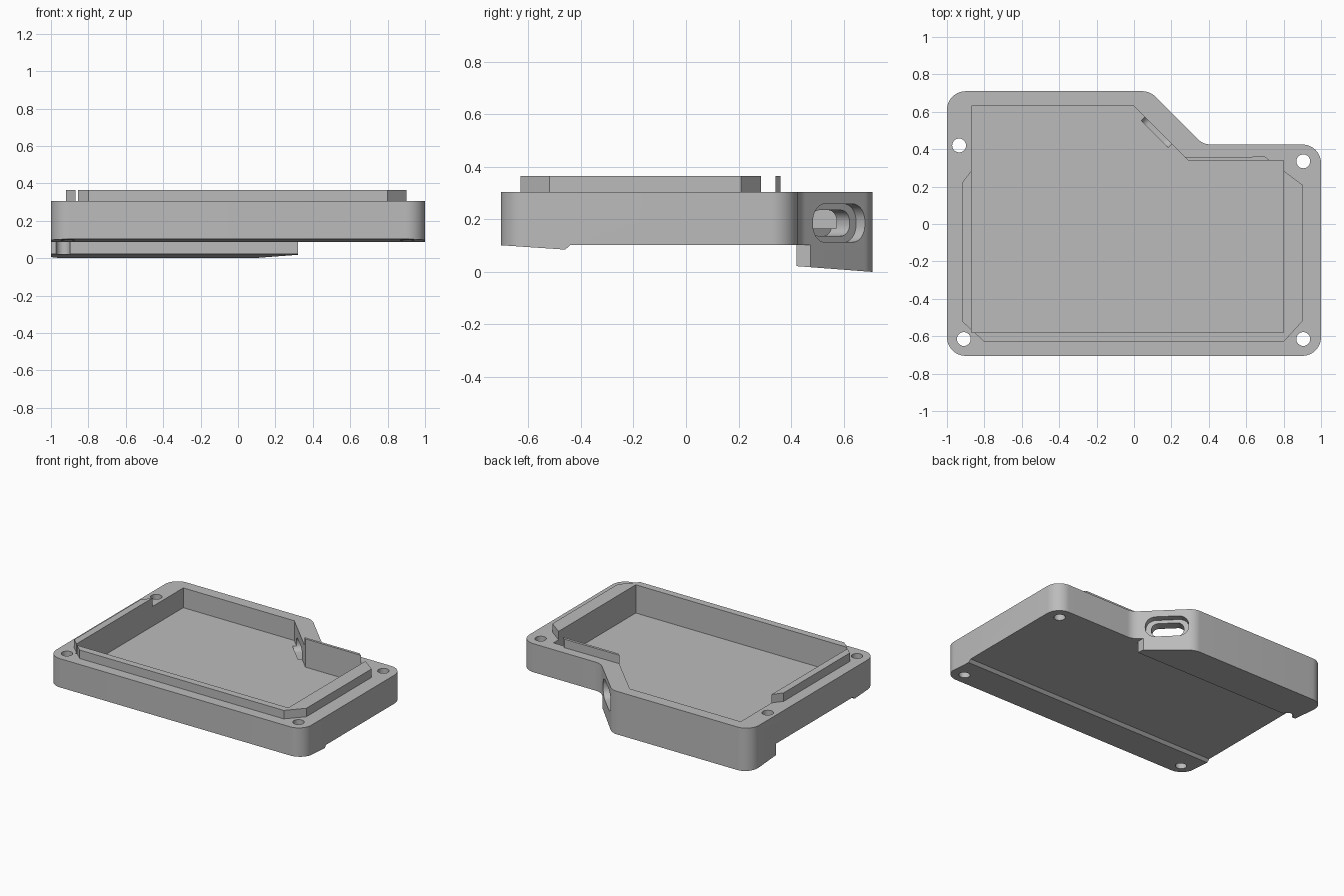
import bpy, bmesh, math
from mathutils import Vector, Matrix

cube = bpy.data.objects.get("Cube")
if cube:
    bpy.data.objects.remove(cube, do_unlink=True)

grey = bpy.data.materials.new("plain grey")
grey.use_nodes = True
grey.diffuse_color = (0.5, 0.5, 0.5, 1)
grey.node_tree.nodes["Principled BSDF"].inputs["Base Color"].default_value = (0.5, 0.5, 0.5, 1)


def rounded(points, radius, steps=12):
    """Replace every corner of a polygon with a tangent arc."""
    out = []
    pts = [Vector(p) for p in points]
    for i, p in enumerate(pts):
        a = (pts[i - 1] - p).normalized()
        b = (pts[(i + 1) % len(pts)] - p).normalized()
        half = a.angle(b) / 2
        centre = p + (a + b).normalized() * radius / math.sin(half)
        start = p + a * radius / math.tan(half) - centre
        end = p + b * radius / math.tan(half) - centre
        sweep = start.angle_signed(end)
        for k in range(steps + 1):
            out.append(centre + Matrix.Rotation(-sweep * k / steps, 2) @ start)
    return out


def prism(name, points, low, high, frame=Matrix()):
    """Extrude a flat profile from low to high along its own z, then place it."""
    bm = bmesh.new()
    face = bm.faces.new([bm.verts.new((p[0], p[1], low)) for p in points])
    top = bmesh.ops.extrude_face_region(bm, geom=[face])["geom"]
    bmesh.ops.translate(bm, vec=(0, 0, high - low),
                        verts=[v for v in top if isinstance(v, bmesh.types.BMVert)])
    bmesh.ops.transform(bm, matrix=frame, verts=bm.verts)
    bmesh.ops.recalc_face_normals(bm, faces=bm.faces)
    mesh = bpy.data.meshes.new(name)
    bm.to_mesh(mesh)
    bm.free()
    mesh.materials.append(grey)
    obj = bpy.data.objects.new(name, mesh)
    bpy.context.collection.objects.link(obj)
    return obj


def combine(target, tool, operation="DIFFERENCE"):
    mod = target.modifiers.new(tool.name, "BOOLEAN")
    mod.object, mod.operation, mod.solver = tool, operation, "EXACT"
    bpy.context.view_layer.objects.active = target
    bpy.ops.object.modifier_apply(modifier=mod.name)
    bpy.data.objects.remove(tool, do_unlink=True)


TOP, UNDER, FLOOR = 0.305, 0.103, 0.165

# Outer shell with rounded corners and the diagonal shoulder
outline = [(-1, -0.705), (1, -0.705), (1, 0.425), (0.37, 0.425), (0.085, 0.71), (-1, 0.71)]
case = prism("case_base", rounded(outline, 0.1), 0, TOP)

# Raised locating lip with chamfered corners
lip = [(-0.92, -0.52), (-0.8, -0.63), (0.8, -0.63), (0.9, -0.52),
       (0.9, 0.21), (0.7, 0.36), (-0.82, 0.35), (-0.92, 0.22)]
combine(case, prism("lip", lip, FLOOR + 0.05, 0.365), "UNION")

# Inner cavity
cavity = [(-0.87, -0.58), (0.8, -0.58), (0.8, 0.34), (0.29, 0.34), (0, 0.63), (-0.87, 0.63)]
combine(case, prism("cavity", cavity, FLOOR, 0.6))

# Underside: sloped front foot, flat belly, deeper sloped rear foot
side_frame = Matrix(((0, 0, 1, 0), (1, 0, 0, 0), (0, 1, 0, 0), (0, 0, 0, 1)))
belly = [(-0.8, -0.1), (-0.8, 0.108), (-0.46, 0.085), (-0.44, UNDER),
         (0.42, UNDER), (0.42, 0.022), (0.71, 0), (0.8, -0.007), (0.8, -0.1)]
combine(case, prism("belly", belly, -1.2, 1.2, side_frame))
step = [(0.32, 0.38), (1.2, 0.38), (1.2, 0.8), (0.32, 0.8)]
combine(case, prism("step", step, -0.2, UNDER))

# Screw holes
for x, y in [(-0.935, 0.42), (0.905, 0.335), (-0.91, -0.615), (0.905, -0.615)]:
    circle = [(x + 0.037 * math.cos(t * math.pi / 16), y + 0.037 * math.sin(t * math.pi / 16))
              for t in range(32)]
    combine(case, prism("screw_hole", circle, -0.3, 0.6))

# Connector slot through the diagonal wall, with a shallow outer recess
out = Vector((1, 1, 0)).normalized()
along = Vector((-1, 1, 0)).normalized()
port_frame = Matrix((along, (0, 0, 1), out)).transposed().to_4x4()
port_frame.translation = (0.2, 0.57, 0.186)
for name, w, h, low, high in [("port_slot", 0.105, 0.049, -0.125, 0.2),
                              ("port_recess", 0.14, 0.073, -0.03, 0.2)]:
    slot = rounded([(-w, -h), (w, -h), (w, h), (-w, h)], h * 0.9, 8)
    combine(case, prism(name, slot, low, high, port_frame))

bpy.ops.object.select_all(action="DESELECT")
case.select_set(True)
bpy.context.view_layer.objects.active = case
bpy.ops.object.shade_smooth_by_angle(angle=math.radians(25))
